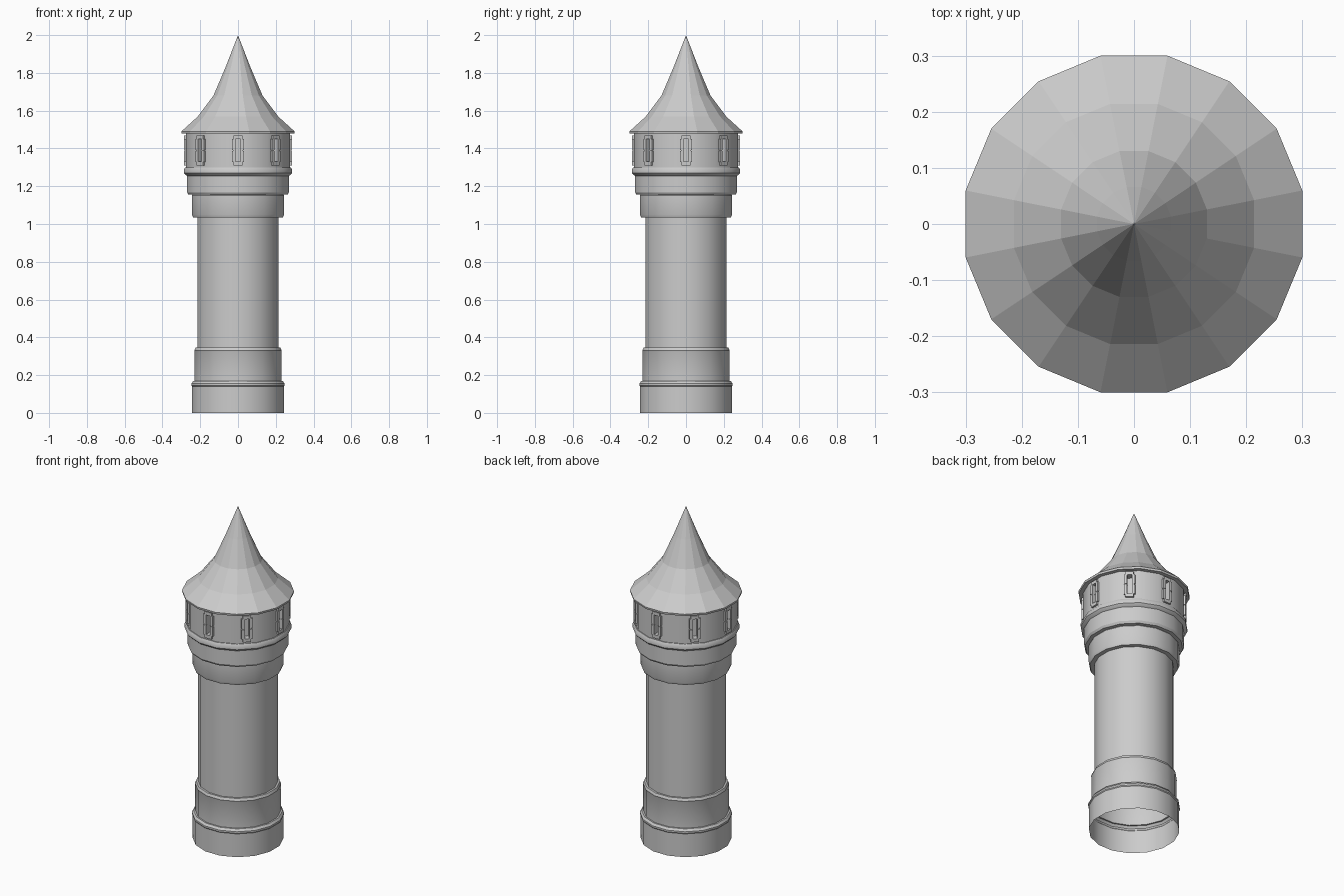
import bpy, bmesh, math
from mathutils import Matrix, Vector

if "Cube" in bpy.data.objects:
    bpy.data.objects.remove(bpy.data.objects["Cube"])

SIDES = 16
FLAT = math.cos(math.pi / SIDES)  # profile radii are measured to the flat sides

stone = bpy.data.materials.new("pale grey stone")
stone.use_nodes = True
GREY = (0.6, 0.6, 0.6, 1)
stone.diffuse_color = GREY
stone.node_tree.nodes["Principled BSDF"].inputs["Base Color"].default_value = GREY


def finish(bm, name, smooth=False):
    mesh = bpy.data.meshes.new(name)
    bm.to_mesh(mesh)
    bm.free()
    mesh.materials.append(stone)
    obj = bpy.data.objects.new(name, mesh)
    bpy.context.collection.objects.link(obj)
    if smooth:
        bpy.ops.object.select_all(action="DESELECT")
        obj.select_set(True)
        bpy.context.view_layer.objects.active = obj
        bpy.ops.object.shade_smooth_by_angle(angle=math.radians(30))
    return obj


def lathe(profile):
    """Sweep (radius, height) points into a sixteen-sided shell, bottom to top."""
    bm = bmesh.new()
    rings = []
    for r, z in profile:
        if r == 0:
            rings.append([bm.verts.new((0, 0, z))] * SIDES)
        else:
            angles = [(i + 0.5) * math.tau / SIDES for i in range(SIDES)]
            rings.append([bm.verts.new((r / FLAT * math.cos(a), r / FLAT * math.sin(a), z))
                          for a in angles])
    for low, high in zip(rings, rings[1:]):
        for i in range(SIDES):
            j = (i + 1) % SIDES
            corners = [low[i], low[j], high[j], high[i]]
            bm.faces.new(list(dict.fromkeys(corners)))
    return bm


# Stepped base, shaft and corbels, open underneath
body = lathe([(0.243, 0), (0.243, 0.14), (0.247, 0.145), (0.247, 0.155), (0.238, 0.168),
              (0.229, 0.168), (0.229, 0.325), (0.231, 0.33), (0.225, 0.345), (0.214, 0.345),
              (0.214, 1.035), (0.238, 1.035), (0.244, 1.05), (0.244, 1.15), (0.24, 1.155),
              (0.262, 1.155), (0.27, 1.168), (0.27, 1.255), (0.28, 1.262), (0.287, 1.27),
              (0.287, 1.287), (0.28, 1.3), (0.275, 1.3)])
finish(body, "tower_body", True)

# Drum with a recessed slit on every second side
SLIT_Z, SLIT_W, SLIT_H = 1.39, 0.03, 0.12
drum = lathe([(0.275, 1.3), (0.275, 1.485)])
window_faces = [f for f in drum.faces
                if abs(math.sin(4 * math.atan2(*f.calc_center_median().yx))) < 0.1]
bmesh.ops.inset_individual(drum, faces=window_faces, thickness=0.02)
for f in window_faces:
    out = f.normal.copy()
    side = Vector((-out.y, out.x, 0))
    for v in f.verts:
        s = math.copysign(SLIT_W / 2, v.co.dot(side))
        t = math.copysign(SLIT_H / 2, v.co.z - SLIT_Z)
        v.co = out * 0.275 + side * s + Vector((0, 0, SLIT_Z + t))
for f in window_faces:
    inward = -f.normal * 0.03
    result = bmesh.ops.extrude_discrete_faces(drum, faces=[f])
    bmesh.ops.translate(drum, verts=result["faces"][0].verts, vec=inward)
finish(drum, "upper_drum", True)


# Window surrounds: lintel, sill, jambs and a wider middle block on each jamb
def add_block(bm, angle, y, z, depth, width, height):
    place = (Matrix.Rotation(angle, 4, "Z") @ Matrix.Translation((0.277, y, z))
             @ Matrix.Diagonal((depth, width, height, 1)))
    bmesh.ops.create_cube(bm, size=1, matrix=place)


frames = bmesh.new()
for k in range(8):
    a = k * math.tau / 8
    for s in (-1, 1):
        add_block(frames, a, 0, SLIT_Z + s * 0.069, 0.018, 0.046, 0.02)
        add_block(frames, a, s * 0.02, SLIT_Z, 0.014, 0.012, 0.12)
        for t in (-1, 1):
            add_block(frames, a, s * 0.022, SLIT_Z + t * 0.032, 0.018, 0.018, 0.058)
finish(frames, "window_surrounds")

# Flared, faceted spire
roof = lathe([(0.27, 1.478), (0.298, 1.478), (0.3, 1.49), (0.214, 1.568),
              (0.13, 1.68), (0.066, 1.83), (0, 2.0)])
finish(roof, "spire_roof")
